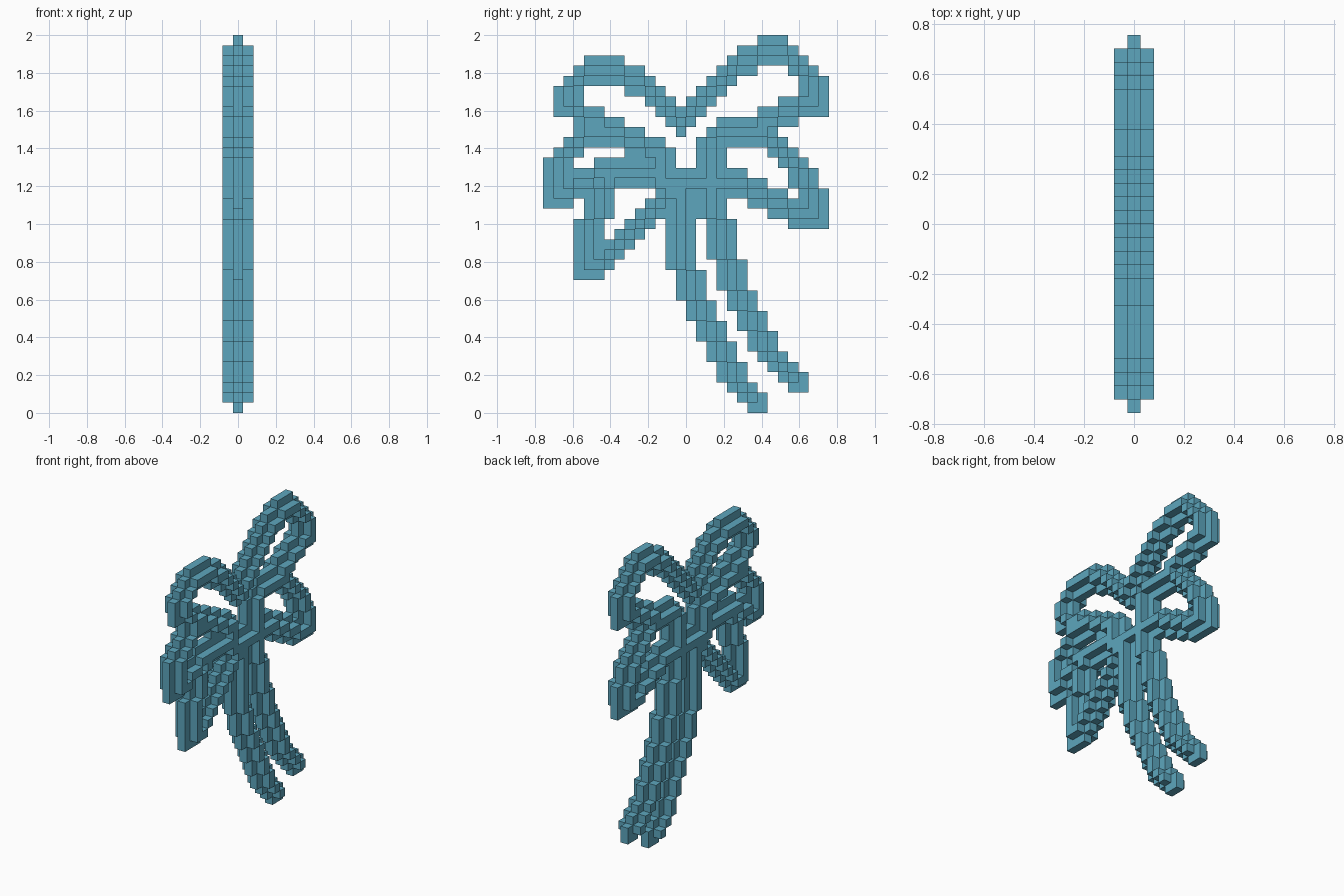
import bpy
import bmesh
from mathutils import Vector

cube = bpy.data.objects.get("Cube")
if cube:
    bpy.data.objects.remove(cube, do_unlink=True)

CELL = 2 / 37          # edge of one block
HALF_SPAN = 13.5       # centre column of the block grid

teal = bpy.data.materials.new("ribbon_teal")
teal.use_nodes = True
colour = (0.11, 0.38, 0.51, 1)
teal.diffuse_color = colour
teal.node_tree.nodes["Principled BSDF"].inputs["Base Color"].default_value = colour

parts = {}             # strand name -> its blocks
solid = set()          # every block of the bow


def core_blocks(points):
    """Blocks stepped along a polyline of (column, row) points."""
    core = []
    for start, end in zip(points, points[1:]):
        start, end = Vector(start), Vector(end)
        steps = int(max(abs(value) for value in end - start))
        for step in range(steps + 1):
            spot = start.lerp(end, step / steps)
            core.append((round(spot.x), round(spot.y)))
    return core


def strand(name, *points):
    """Core three blocks deep, with a one-block rim in the centre layer."""
    core = core_blocks(points)
    blocks = set()
    for col, row in core:
        blocks |= {(layer, col, row) for layer in (-1, 0, 1)}
        blocks |= {(0, col + side, row) for side in (-1, 1)}
        blocks |= {(0, col, row + side) for side in (-1, 1)}
    # Square off the outermost lower corner
    col, row = max(core, key=lambda spot: (abs(spot[0] - HALF_SPAN), -spot[1]))
    blocks.add((0, col + (1 if col > HALF_SPAN else -1), row - 1))
    # Shared blocks belong to the first strand that uses them
    parts[name] = blocks - solid
    solid.update(blocks)


def directions():
    for axis in range(3):
        for sign in (-1, 1):
            side = Vector()
            side[axis] = sign
            yield side


def build(name, blocks):
    """Mesh only the block faces that are exposed on the whole bow."""
    bm = bmesh.new()
    for layer, col, row in blocks:
        centre = Vector((layer, col - HALF_SPAN, row + 0.5))
        for side in directions():
            if (layer + int(side.x), col + int(side.y), row + int(side.z)) in solid:
                continue
            u = side.yzx
            v = side.cross(u)
            corners = (-u - v, u - v, u + v, v - u)
            bm.faces.new([bm.verts.new((centre + (side + corner) / 2) * CELL)
                          for corner in corners])
    bmesh.ops.remove_doubles(bm, verts=bm.verts, dist=CELL / 100)
    bmesh.ops.dissolve_limit(bm, angle_limit=0.01, verts=bm.verts, edges=bm.edges)
    mesh = bpy.data.meshes.new(name)
    bm.to_mesh(mesh)
    bm.free()
    mesh.materials.append(teal)
    bpy.context.collection.objects.link(bpy.data.objects.new(name, mesh))


# Knot and the two hanging tails
strand("knot", (12, 22), (16, 22))
strand("front_tail", (13, 22), (13, 14), (14, 12), (18, 3), (20, 1))
strand("back_tail", (16, 22), (16, 19), (17, 18), (17, 15), (18, 13), (21, 6), (24, 3))

# Loops on the back side
strand("upper_back_loop", (13, 28), (18, 33), (21, 35), (23, 35), (26, 32),
       (26, 30), (25, 30), (20, 27))
strand("lower_back_loop", (16, 22), (16, 26), (17, 27), (21, 27), (24, 24),
       (26, 21), (26, 19), (24, 19), (19, 22), (16, 22))

# Loops on the front side
strand("upper_front_loop", (13, 28), (9, 32), (7, 33), (4, 33), (2, 31),
       (2, 30), (4, 28), (11, 25), (11, 22))
strand("middle_front_loop", (11, 23), (5, 23), (2, 21), (1, 21), (1, 24),
       (4, 27), (6, 27))
strand("lower_front_loop", (7, 23), (5, 21), (5, 19), (4, 18), (4, 14),
       (5, 14), (13, 22))

for part_name, part_blocks in parts.items():
    build(part_name, part_blocks)
